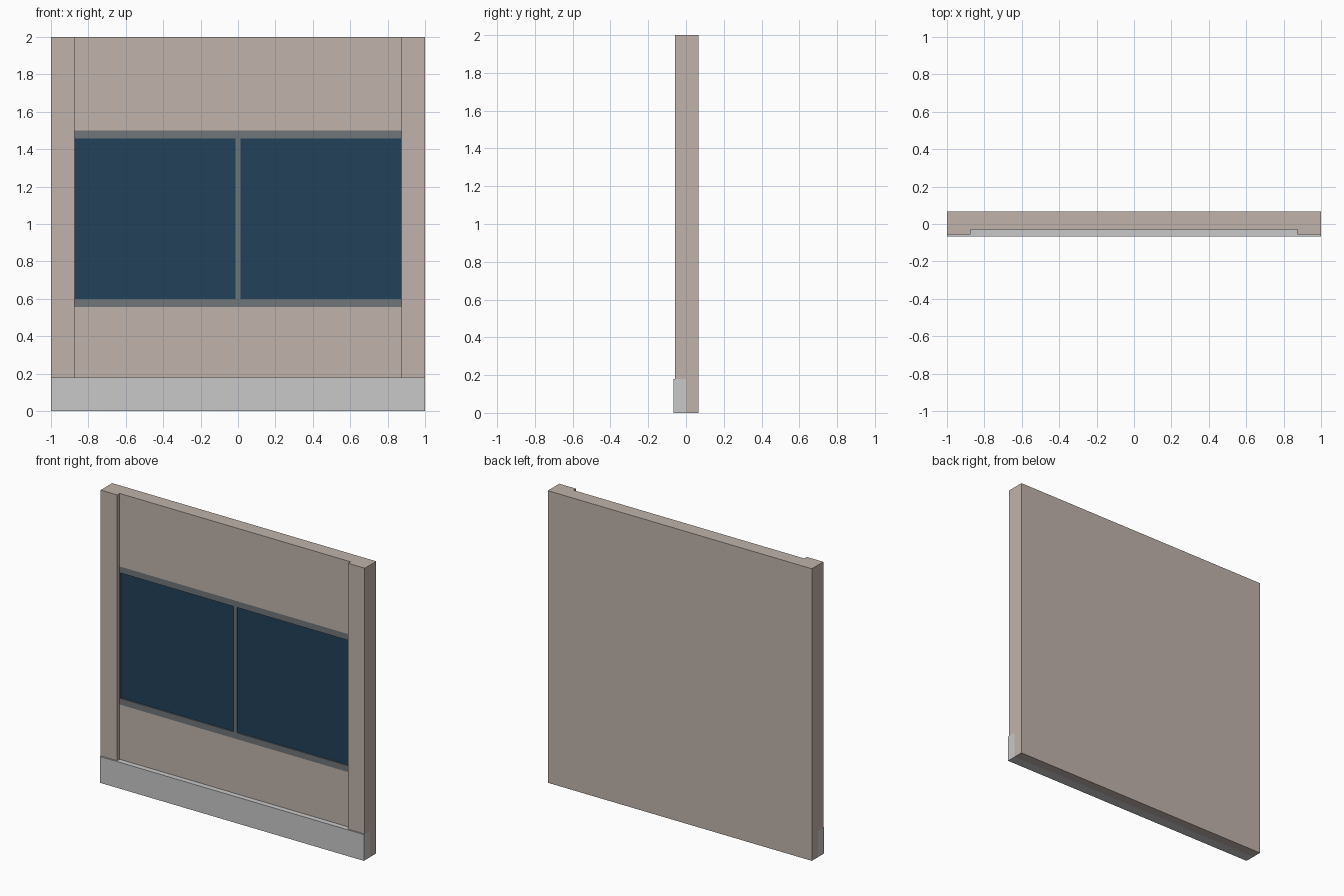
import bpy
import bmesh

if "Cube" in bpy.data.objects:
    bpy.data.objects.remove(bpy.data.objects["Cube"], do_unlink=True)


def material(name, rgb):
    mat = bpy.data.materials.new(name)
    mat.use_nodes = True
    color = (*rgb, 1)
    mat.diffuse_color = color
    mat.node_tree.nodes["Principled BSDF"].inputs["Base Color"].default_value = color
    return mat


plaster = material("warm plaster", (0.53, 0.45, 0.41))
stone = material("light grey stone", (0.58, 0.58, 0.58))
metal = material("grey metal", (0.16, 0.18, 0.195))
glass = material("dark blue glass", (0.016, 0.052, 0.1))


def extrude_x(name, profile, x0, x1, mat):
    """Extrude a closed (y, z) profile from x0 to x1."""
    bm = bmesh.new()
    face = bm.faces.new([bm.verts.new((x0, y, z)) for y, z in profile])
    ext = bmesh.ops.extrude_face_region(bm, geom=[face])
    verts = [v for v in ext["geom"] if isinstance(v, bmesh.types.BMVert)]
    bmesh.ops.translate(bm, verts=verts, vec=(x1 - x0, 0, 0))
    bmesh.ops.recalc_face_normals(bm, faces=bm.faces)
    mesh = bpy.data.meshes.new(name)
    bm.to_mesh(mesh)
    bm.free()
    mesh.materials.append(mat)
    obj = bpy.data.objects.new(name, mesh)
    bpy.context.collection.objects.link(obj)
    return obj


def box(name, x, y, z, mat):
    profile = [(y[0], z[0]), (y[1], z[0]), (y[1], z[1]), (y[0], z[1])]
    return extrude_x(name, profile, x[0], x[1], mat)


BACK, WALL, PIER, BASE = 0.067, -0.03, -0.057, -0.067   # depths
TOP, BASE_TOP = 2.0, 0.18
SILL, HEAD = 0.555, 1.5                                 # window opening
INNER, RAIL, BAR, JAMB = 0.875, 0.043, 0.013, 0.004
GLASS = WALL + 0.008

# Wall panel with a window recess and a rebate for the base
extrude_x("wall_panel", [
    (BACK, 0), (BACK, TOP), (WALL, TOP), (WALL, HEAD), (0, HEAD),
    (0, SILL), (WALL, SILL), (WALL, BASE_TOP), (0, BASE_TOP), (0, 0),
], -INNER, INNER, plaster)

# Projecting side piers
for side, x0, x1 in (("right", -1, -INNER), ("left", INNER, 1)):
    extrude_x(side + "_pier", [
        (BACK, 0), (BACK, TOP), (PIER, TOP), (PIER, BASE_TOP),
        (0, BASE_TOP), (0, 0),
    ], x0, x1, plaster)

# Base course
box("base_course", (-1, 1), (BASE, 0), (0, BASE_TOP), stone)

# Window frame
pane_z = (SILL + RAIL, HEAD - RAIL)
box("bottom_rail", (-INNER, INNER), (WALL, 0), (SILL, pane_z[0]), metal)
box("top_rail", (-INNER, INNER), (WALL, 0), (pane_z[1], HEAD), metal)
box("centre_bar", (-BAR, BAR), (WALL, 0), pane_z, metal)

# Jambs and panes on both sides
for side, s in (("right", -1), ("left", 1)):
    edge = INNER - JAMB
    box(side + "_jamb", sorted((s * edge, s * INNER)), (WALL, 0), pane_z, metal)
    box(side + "_pane", sorted((s * BAR, s * edge)), (GLASS, 0), pane_z, glass)
